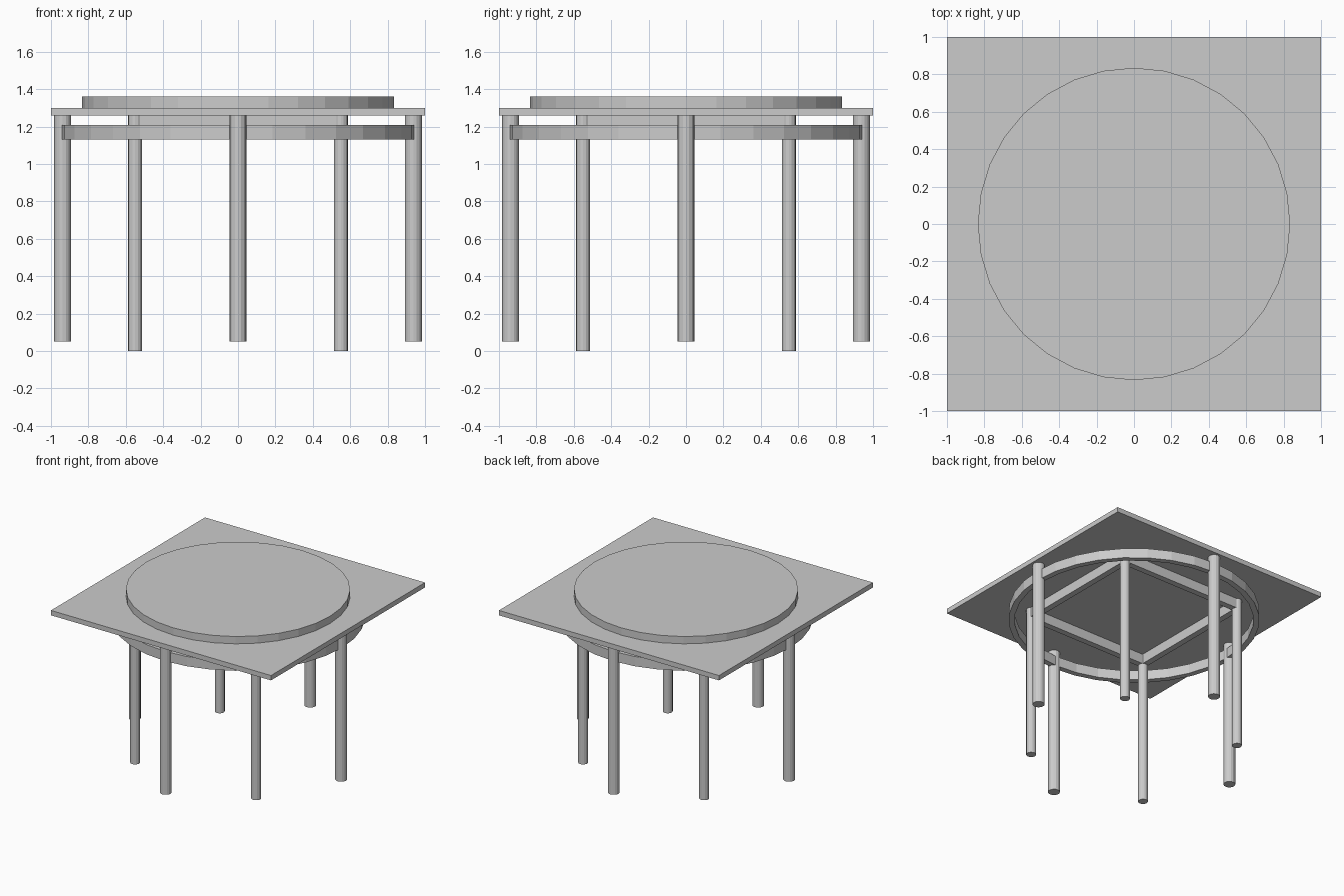
import bpy, bmesh, math

if "Cube" in bpy.data.objects:
    bpy.data.objects.remove(bpy.data.objects["Cube"], do_unlink=True)

GREY = (0.6, 0.6, 0.6, 1.0)
mat = bpy.data.materials.new("light_grey")
mat.use_nodes = True
mat.diffuse_color = GREY
mat.node_tree.nodes["Principled BSDF"].inputs["Base Color"].default_value = GREY


def finish(name, bm):
    bmesh.ops.recalc_face_normals(bm, faces=bm.faces)
    mesh = bpy.data.meshes.new(name)
    bm.to_mesh(mesh)
    bm.free()
    mesh.materials.append(mat)
    obj = bpy.data.objects.new(name, mesh)
    bpy.context.collection.objects.link(obj)
    return obj


def prism(name, x, y, radius, z0, z1, sides):
    """Upright cylinder with a vertex on the x axis."""
    bm = bmesh.new()
    ring = [bm.verts.new((x + radius * math.cos(math.tau * i / sides),
                          y + radius * math.sin(math.tau * i / sides), z0))
            for i in range(sides)]
    base = bm.faces.new(ring)
    top = bmesh.ops.extrude_face_region(bm, geom=[base], use_keep_orig=True)["geom"]
    bmesh.ops.translate(bm, vec=(0, 0, z1 - z0),
                        verts=[v for v in top if isinstance(v, bmesh.types.BMVert)])
    return finish(name, bm)


def band(name, outer, inner, z0, z1, sides, phase=0.0):
    """Hollow band: a rectangular section carried around the z axis."""
    bm = bmesh.new()
    section = [(outer, z0), (outer, z1), (inner, z1), (inner, z0)]
    loops = []
    for i in range(sides):
        a = phase + math.tau * i / sides
        loops.append([bm.verts.new((r * math.cos(a), r * math.sin(a), z))
                      for r, z in section])
    for i in range(sides):
        p, q = loops[i], loops[(i + 1) % sides]
        for k in range(4):
            m = (k + 1) % 4
            bm.faces.new((p[k], q[k], q[m], p[m]))
    return finish(name, bm)


# Square slab
bm = bmesh.new()
bmesh.ops.create_cube(bm, size=1.0)
bmesh.ops.scale(bm, vec=(2.0, 2.0, 0.04), verts=bm.verts)
bmesh.ops.translate(bm, vec=(0, 0, 1.28), verts=bm.verts)
finish("square_top", bm)

# Raised round top
prism("round_top", 0, 0, 0.835, 1.30, 1.36, 32)

# Hoop under the slab and the square frame inside it
band("support_ring", 0.945, 0.90, 1.13, 1.21, 32)
R2 = math.sqrt(2)
band("square_frame", 0.575 * R2, 0.525 * R2, 1.18, 1.26, 4, math.pi / 4)

# Thick outer legs on the axes
for name, x, y in (("left", 1, 0), ("right", -1, 0), ("front", 0, -1), ("back", 0, 1)):
    prism(f"outer_leg_{name}", x * 0.938, y * 0.938, 0.045, 0.05, 1.26, 16)

# Slim legs at the frame corners
for sx, side in ((1, "left"), (-1, "right")):
    for sy, end in ((-1, "front"), (1, "back")):
        prism(f"inner_leg_{end}_{side}", sx * 0.55, sy * 0.55, 0.037, 0.0, 1.26, 16)
